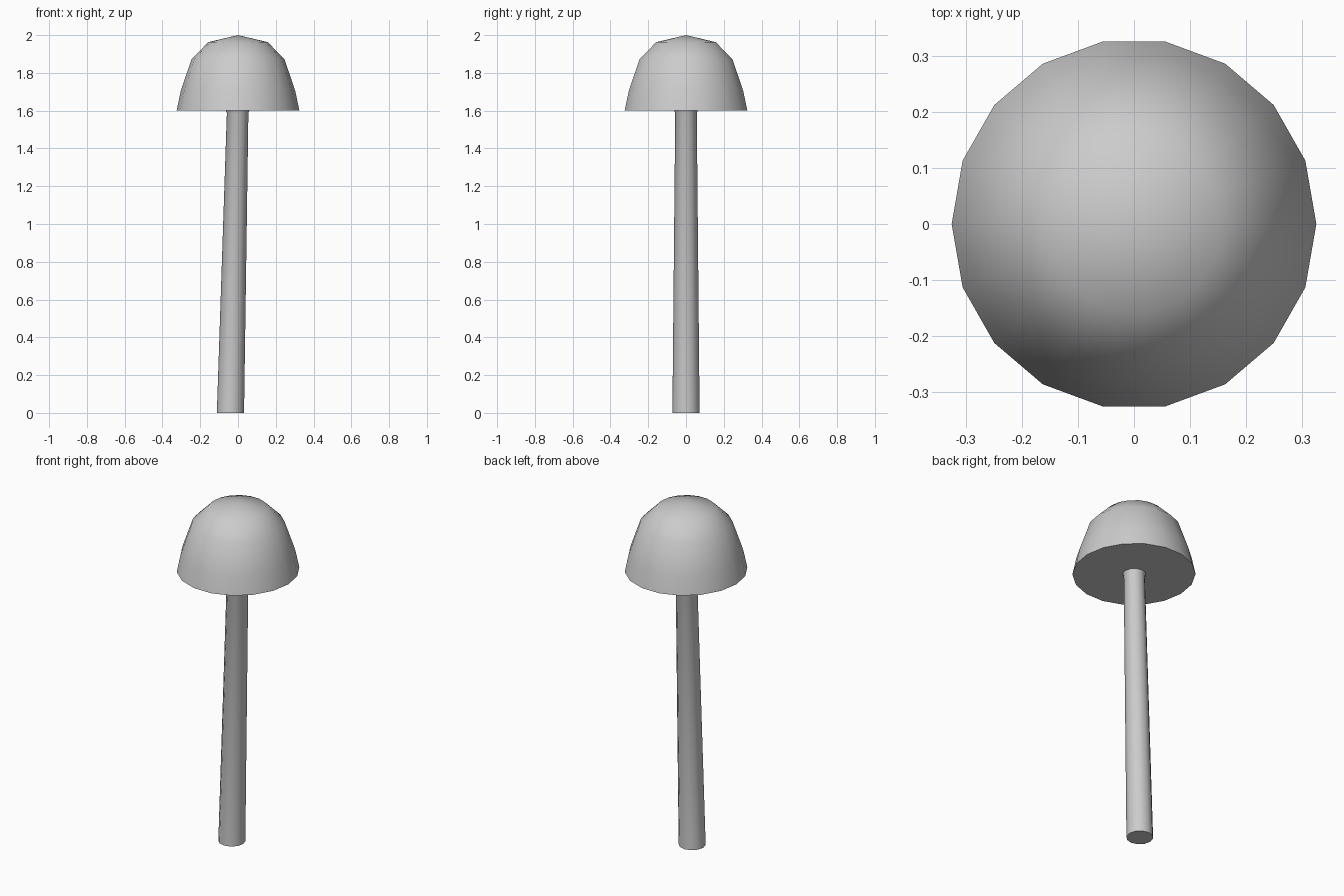
import bpy
from math import cos, sin, pi, radians

cube = bpy.data.objects.get("Cube")
if cube:
    bpy.data.objects.remove(cube, do_unlink=True)

grey = bpy.data.materials.new("plain grey")
grey.use_nodes = True
colour = (0.6, 0.6, 0.6, 1)
grey.diffuse_color = colour
grey.node_tree.nodes["Principled BSDF"].inputs["Base Color"].default_value = colour


def lathe(name, rings, sides, stretch=1.0, apex=None):
    """Skin rings of (centre x, z, radius), with a flat base and an apex or flat top."""
    verts, faces = [], []
    for x, z, r in rings:
        for i in range(sides):
            a = 2 * pi * i / sides
            verts.append((x + r * cos(a), r * sin(a) * stretch, z))
    for k in range(len(rings) - 1):
        for i in range(sides):
            j = (i + 1) % sides
            low, high = k * sides, (k + 1) * sides
            faces.append((low + i, low + j, high + j, high + i))
    faces.append(tuple(reversed(range(sides))))
    last = (len(rings) - 1) * sides
    if apex:
        verts.append(apex)
        faces += [(last + i, last + (i + 1) % sides, len(verts) - 1) for i in range(sides)]
    else:
        faces.append(tuple(range(last, last + sides)))
    mesh = bpy.data.meshes.new(name)
    mesh.from_pydata(verts, [], faces)
    mesh.materials.append(grey)
    obj = bpy.data.objects.new(name, mesh)
    bpy.context.collection.objects.link(obj)
    bpy.ops.object.select_all(action="DESELECT")
    obj.select_set(True)
    bpy.context.view_layer.objects.active = obj
    bpy.ops.object.shade_smooth_by_angle(angle=radians(50))
    return obj


# Domed cap with a flat underside
lathe("cap", [(0, 1.6, 0.325), (0, 1.705, 0.303), (0, 1.873, 0.246), (0, 1.963, 0.157)],
      18, stretch=1.015, apex=(0, 0, 2.0))

# Leaning, tapered stem with a slight flare where it meets the cap
lathe("stem", [(-0.04, 0, 0.072), (-0.002, 1.588, 0.057), (-0.002, 1.602, 0.063)], 12)
